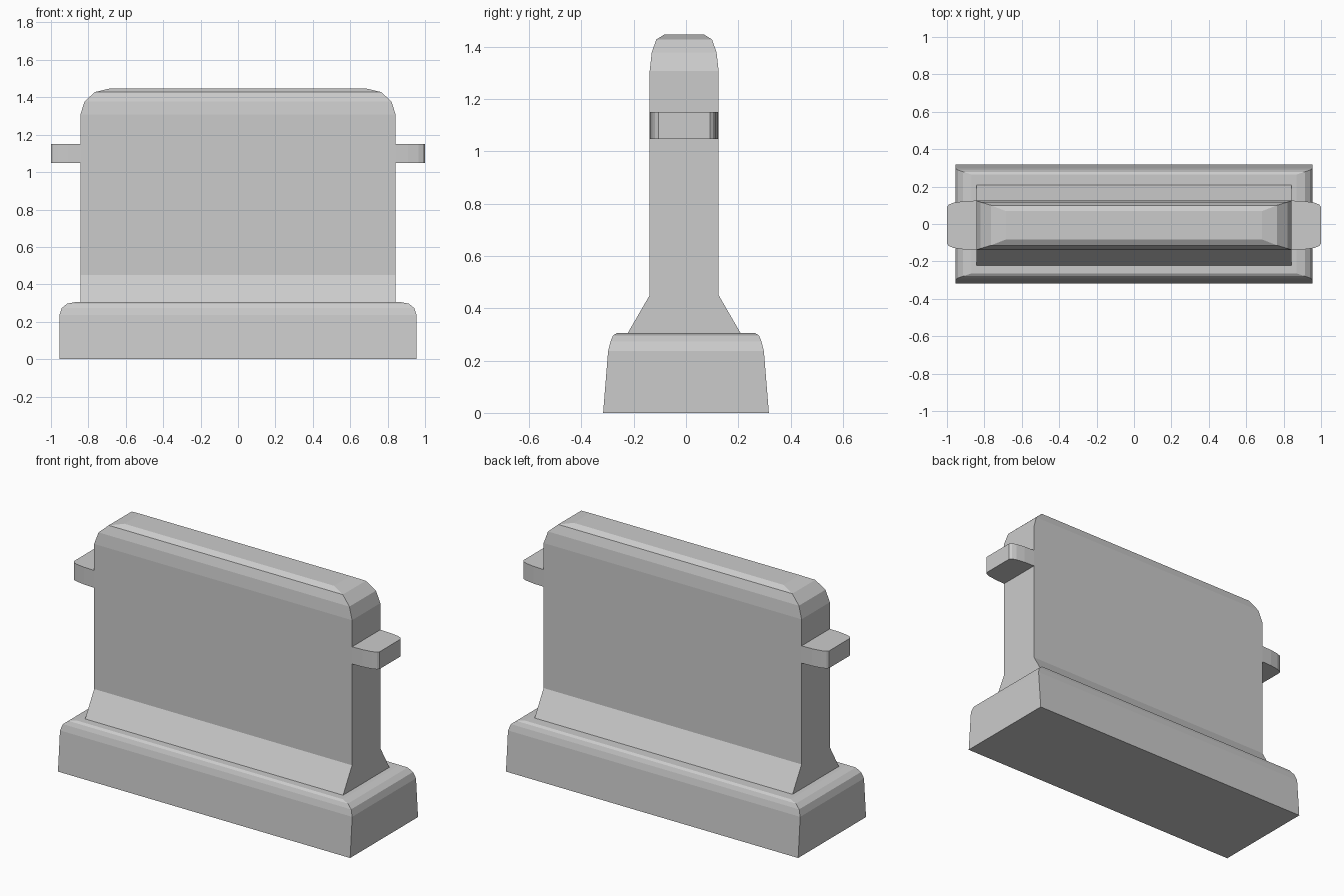
import bpy, bmesh

if "Cube" in bpy.data.objects:
    bpy.data.objects.remove(bpy.data.objects["Cube"])

grey = bpy.data.materials.new("concrete_grey")
grey.diffuse_color = (0.6, 0.6, 0.6, 1)
grey.use_nodes = True
grey.node_tree.nodes["Principled BSDF"].inputs["Base Color"].default_value = grey.diffuse_color


def finish(name, bm):
    bmesh.ops.recalc_face_normals(bm, faces=bm.faces)
    me = bpy.data.meshes.new(name)
    bm.to_mesh(me)
    bm.free()
    me.materials.append(grey)
    ob = bpy.data.objects.new(name, me)
    bpy.context.collection.objects.link(ob)
    return ob


def stacked(name, levels, yc=0.0):
    """Stack of rectangles given as (half x, half y, z), capped at both ends."""
    bm = bmesh.new()
    rings = [[bm.verts.new((sx * hx, yc + sy * hy, z))
              for sx, sy in ((-1, -1), (1, -1), (1, 1), (-1, 1))]
             for hx, hy, z in levels]
    for a, b in zip(rings, rings[1:]):
        for i in range(4):
            j = (i + 1) % 4
            bm.faces.new((a[i], a[j], b[j], b[i]))
    bm.faces.new(rings[0][::-1])
    bm.faces.new(rings[-1])
    return finish(name, bm)


YC = -0.007  # the wall sits slightly forward of the base centre

# Wide tapered foot with rounded top edge
stacked("base", [(0.955, 0.317, 0), (0.955, 0.298, 0.236), (0.942, 0.289, 0.273),
                 (0.914, 0.279, 0.296), (0.87, 0.265, 0.305)])

# Wall with flared bottom and rounded top
stacked("wall", [(0.843, 0.216, 0.305), (0.843, 0.132, 0.45), (0.843, 0.132, 1.307),
                 (0.82, 0.124, 1.378), (0.765, 0.107, 1.428), (0.685, 0.076, 1.447)], YC)

# Side lugs with rounded corners
half = [(0.843, 0.132), (0.91, 0.129), (0.965, 0.121), (0.99, 0.111), (1.0, 0.098)]
for name, s in (("right_lug", 1), ("left_lug", -1)):
    bm = bmesh.new()
    outline = [(s * x, YC - y) for x, y in half] + [(s * x, YC + y) for x, y in reversed(half)]
    face = bm.faces.new([bm.verts.new((x, y, 1.048)) for x, y in outline])
    ext = bmesh.ops.extrude_face_region(bm, geom=[face], use_keep_orig=True)
    for v in ext["geom"]:
        if isinstance(v, bmesh.types.BMVert):
            v.co.z = 1.15
    finish(name, bm)
